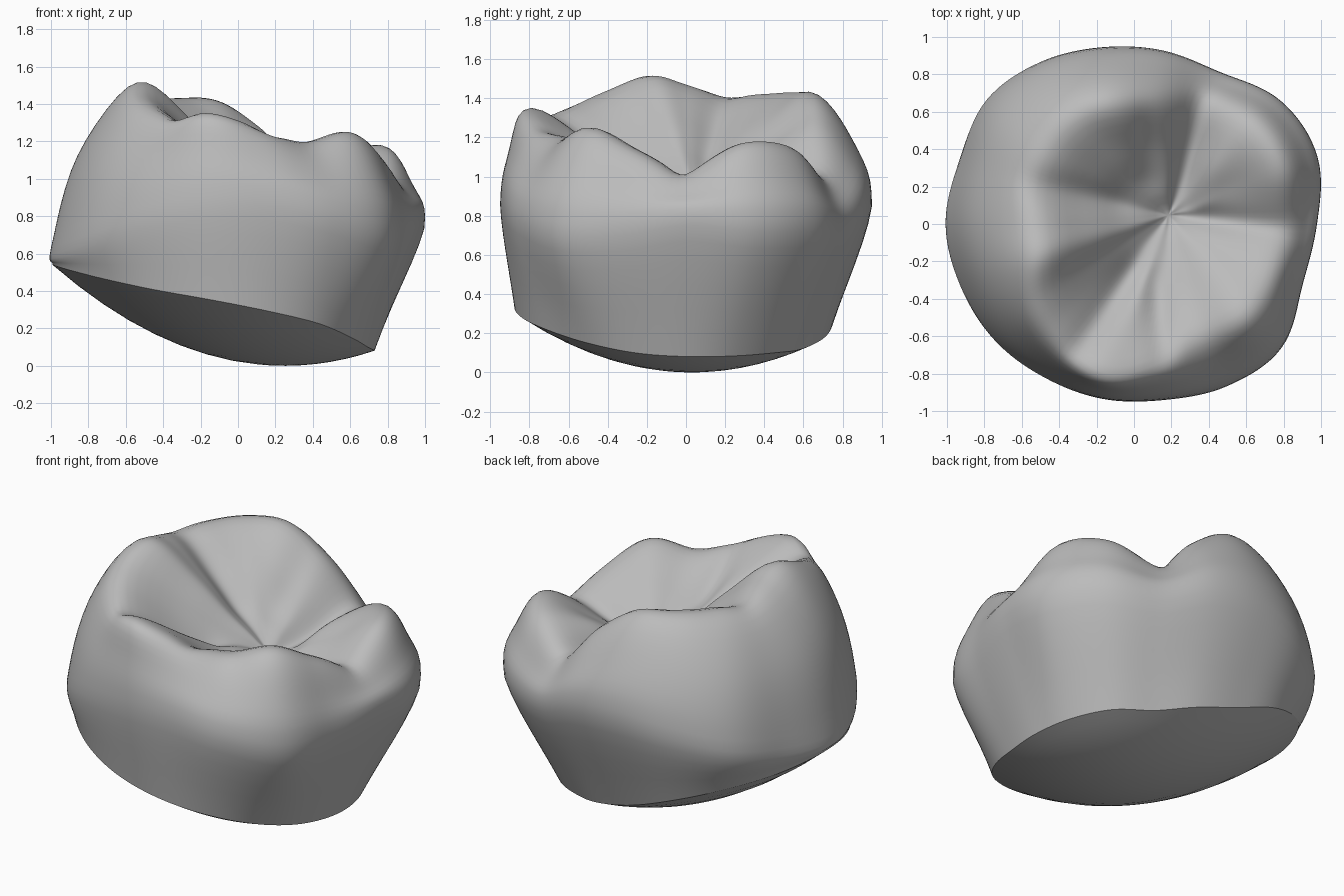
import bpy, bmesh, math
from mathutils import Vector

if "Cube" in bpy.data.objects:
    bpy.data.objects.remove(bpy.data.objects["Cube"])

SEG, STEP = 144, 6            # points around, points between guide rings

# Guide curves, one value every 20 degrees counter-clockwise from +x
margin_r = [.73, .73, .72, .68, .71, .76, .86, .93, .96, .99, .96, .92, .89, .88, .87, .85, .79, .74]
equator_r = [.975, 1.04, 1.02, .93, .94, .96, 1.0, 1.03, .99, 1.0, .98, .97, .95, .95, .955, 1.0, 1.03, .955]
equator_z = [.75, .72, .72, .70, .82, .85, .80, .72, .66, .63, .66, .72, .80, .85, .85, .78, .70, .70]
crest_r = [.78, .84, .83, .74, .66, .66, .67, .64, .60, .56, .57, .67, .74, .82, .76, .71, .78, .78]
crest_z = [1.04, 1.18, 1.16, 1.05, 1.29, 1.43, 1.44, 1.43, 1.43, 1.48, 1.53, 1.44, 1.35, 1.36, 1.27, 1.20, 1.26, 1.14]
inner_z = [.99, 1.05, 1.09, 1.00, 1.13, 1.23, 1.28, 1.27, 1.25, 1.29, 1.31, 1.23, 1.14, 1.16, 1.09, 1.09, 1.13, 1.06]
PIT = Vector((.19, .05, .92))

# Fissures on the chewing surface: start, end, depth, width
grooves = [((.19, .05), (.85, -.03), .04, .06), ((.27, .1), (.37, .8), .05, .07),
           ((.0, -.25), (-.3, -.68), .05, .07), ((.1, -.3), (.16, -.7), .035, .06),
           ((-.1, .12), (-.5, .2), .03, .08), ((.07, .25), (.07, .55), .03, .08)]


def spline(a, b, c, d, t):
    return .5 * (2 * b + (c - a) * t + (2 * a - 5 * b + 4 * c - d) * t * t
                 + (3 * b - a - 3 * c + d) * t ** 3)


def around(table, k):
    n = len(table)
    u = k / SEG * n
    i = int(u)
    return spline(*[table[(i + j) % n] for j in (-1, 0, 1, 2)], u - i)


def bowl(x, y):
    return .35 * (x - .25) ** 2 + .37 * (y - .03) ** 2


def groove_drop(p):
    drop = 0
    for a, b, depth, width in grooves:
        a, b = Vector(a), Vector(b)
        q = Vector((p.x, p.y))
        t = max(0, min(1, (q - a).dot(b - a) / (b - a).length_squared))
        drop = max(drop, depth * math.exp(-((q - a.lerp(b, t)).length / width) ** 2))
    return drop


def column(k):
    """Profile from the lower margin, over the crest, to the central pit."""
    ang = 2 * math.pi * k / SEG

    def at(r, z):
        return Vector((r * math.cos(ang), r * math.sin(ang), z))
    mr, er, ez = around(margin_r, k), around(equator_r, k), around(equator_z, k)
    cr, cz, iz = around(crest_r, k), around(crest_z, k), around(inner_z, k)
    low = at(mr, 0)
    low.z = bowl(low.x, low.y)
    crest = at(cr, cz)
    inner = PIT.lerp(crest, .6)
    inner.z = iz
    core = PIT.lerp(crest, .3)
    core.z = PIT.z + (iz - PIT.z) * .45
    keys = [low, at(er, ez), at(er + (cr - er) * .31, ez + (cz - ez) * .58),
            crest, inner, core, PIT]
    keys = [2 * keys[0] - keys[1]] + keys + [2 * keys[-1] - keys[-2]]
    pts = []
    for i in range(1, len(keys) - 2):
        pts += [spline(*keys[i - 1:i + 3], s / STEP) for s in range(STEP)]
    for i, p in enumerate(pts):
        p.z -= groove_drop(p) * max(0, min(1, i / STEP - 2))
    return pts


bm = bmesh.new()
cols = [[bm.verts.new(p) for p in column(k)] for k in range(SEG)]

# Underside: rings shrinking over a shallow bowl
base = Vector((.1, 0))
under = []
for c in cols:
    row = [c[0]]
    for s in range(1, 8):
        q = Vector((c[0].co.x, c[0].co.y)).lerp(base, s / 8)
        row.append(bm.verts.new((q.x, q.y, bowl(q.x, q.y))))
    under.append(row)

top = bm.verts.new(PIT)
bottom = bm.verts.new((base.x, base.y, bowl(*base)))
for grid, cap in ((cols, top), (under, bottom)):
    for k in range(SEG):
        a, b = grid[k], grid[(k + 1) % SEG]
        for i in range(len(a) - 1):
            bm.faces.new((a[i], b[i], b[i + 1], a[i + 1]))
        bm.faces.new((a[-1], b[-1], cap))

# Soften the cusps and fissures
soft = [v for c in cols for v in c[STEP + 1:]] + [top]
for _ in range(4):
    bmesh.ops.smooth_vert(bm, verts=soft, factor=.5,
                          use_axis_x=True, use_axis_y=True, use_axis_z=True)

# Smooth everywhere except along the lower margin
bmesh.ops.recalc_face_normals(bm, faces=bm.faces)
for f in bm.faces:
    f.smooth = True
for k in range(SEG):
    bm.edges.get((cols[k][0], cols[(k + 1) % SEG][0])).smooth = False

mesh = bpy.data.meshes.new("molar_crown")
bm.to_mesh(mesh)
bm.free()
crown = bpy.data.objects.new("molar_crown", mesh)
bpy.context.collection.objects.link(crown)

grey = bpy.data.materials.new("plain grey")
grey.diffuse_color = (.5, .5, .5, 1)
grey.use_nodes = True
grey.node_tree.nodes["Principled BSDF"].inputs["Base Color"].default_value = grey.diffuse_color
mesh.materials.append(grey)
